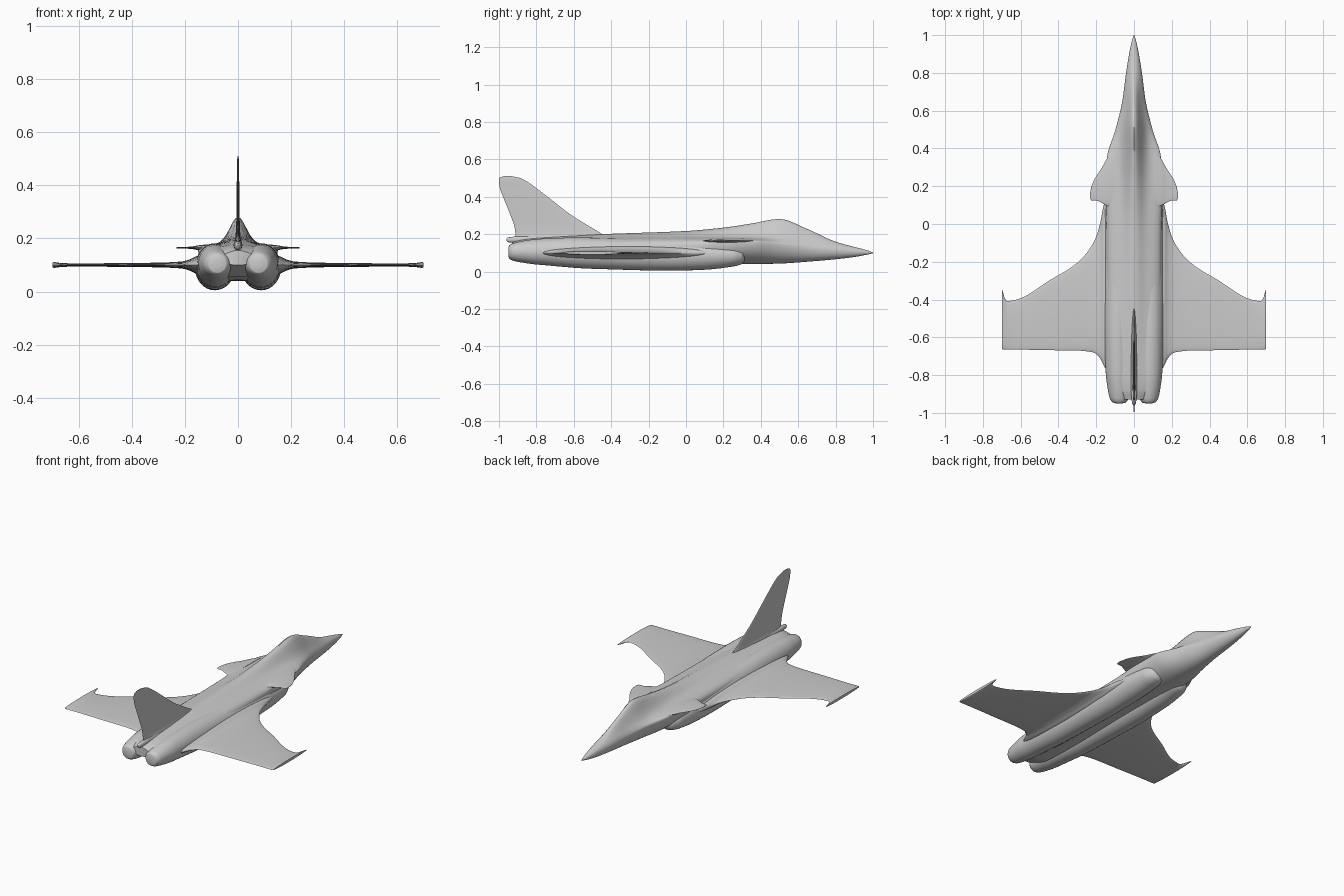
import bpy, bmesh, math

cube = bpy.data.objects.get("Cube")
if cube:
    bpy.data.objects.remove(cube, do_unlink=True)

grey = bpy.data.materials.new("light grey")
grey.use_nodes = True
colour = (.6, .6, .6, 1)
grey.diffuse_color = colour
grey.node_tree.nodes["Principled BSDF"].inputs["Base Color"].default_value = colour


def slopes(xs, ys):
    """Monotone tangents, so profiles never overshoot."""
    d = [(ys[i + 1] - ys[i]) / (xs[i + 1] - xs[i]) for i in range(len(xs) - 1)]
    inner = [2 * a * b / (a + b) if a * b > 0 else 0 for a, b in zip(d, d[1:])]
    return [d[0]] + inner + [d[-1]]


def refine(stations, steps):
    """Smoothly interpolate rows; the first column is the position."""
    xs = [row[0] for row in stations]
    columns = list(zip(*stations))
    tangents = [slopes(xs, col) for col in columns]
    rows = []
    for i in range(len(xs) - 1):
        h = xs[i + 1] - xs[i]
        for k in range(steps):
            t = k / steps
            rows.append([
                col[i] * (1 + 2 * t) * (1 - t) ** 2 + h * m[i] * t * (1 - t) ** 2
                + col[i + 1] * t * t * (3 - 2 * t) + h * m[i + 1] * t * t * (t - 1)
                for col, m in zip(columns, tangents)])
    return rows + [list(stations[-1])]


def loft(name, stations, section, steps=6, sides=32, mirror=False):
    """Skin rings made by section(row, angle) and cap both ends."""
    bm = bmesh.new()
    rings = []
    for row in refine(stations, steps):
        rings.append([bm.verts.new(section(row, math.tau * k / sides))
                      for k in range(sides)])
    for a, b in zip(rings, rings[1:]):
        for k in range(sides):
            j = (k + 1) % sides
            bm.faces.new((a[k], a[j], b[j], b[k]))
    bm.faces.new(rings[0])
    bm.faces.new(rings[-1])
    bmesh.ops.recalc_face_normals(bm, faces=bm.faces)
    mesh = bpy.data.meshes.new(name)
    bm.to_mesh(mesh)
    bm.free()
    mesh.materials.append(grey)
    obj = bpy.data.objects.new(name, mesh)
    bpy.context.collection.objects.link(obj)
    if mirror:
        obj.modifiers.new("mirror", 'MIRROR').use_mirror_merge = False
    bpy.ops.object.select_all(action='DESELECT')
    obj.select_set(True)
    bpy.context.view_layer.objects.active = obj
    bpy.ops.object.shade_smooth_by_angle(angle=math.radians(50))
    return obj


def power(value, n):
    return math.copysign(abs(value) ** (2 / n), value)


def body_section(row, angle):
    y, width, bottom, middle, shoulder, top, spine, n = row
    x = width * power(math.cos(angle), n)
    s = power(math.sin(angle), n)
    if s < 0:
        return x, y, middle + (middle - bottom) * s
    bump = (top - shoulder) * math.exp(-(x / spine) ** 2) * min(1, s * 2)
    return x, y, middle + (shoulder - middle) * s + bump


def nacelle_section(row, angle):
    y, centre, height, rx, rz = row
    return centre + rx * math.cos(angle), y, height + rz * math.sin(angle)


def blade(row, angle):
    """Chord position and thickness of a thin rounded section."""
    _, lead, trail, half = row
    chord = (lead + trail) / 2 + (lead - trail) / 2 * math.cos(angle)
    return chord, half * math.sin(angle)


def flat_blade(level):
    def section(row, angle):
        y, thick = blade(row, angle)
        return row[0], y, level + thick
    return section


def fin_section(row, angle):
    y, thick = blade(row, angle)
    return thick, y, row[0]


# Fuselage with canopy and spine: y, half width, bottom, middle, shoulder, top, spine width, squareness
loft("fuselage", [
    (-.93, .07, .1, .12, .15, .155, .03, 2),
    (-.88, .11, .08, .12, .165, .17, .03, 2.2),
    (-.8, .135, .055, .12, .173, .18, .035, 2.6),
    (-.45, .145, .04, .12, .182, .2, .045, 2.8),
    (0, .147, .04, .13, .185, .217, .045, 2.7),
    (.2, .15, .04, .155, .182, .235, .048, 2.3),
    (.35, .143, .04, .16, .18, .257, .048, 2),
    (.5, .098, .043, .145, .175, .281, .045, 2),
    (.65, .062, .053, .125, .165, .227, .035, 2),
    (.8, .042, .066, .112, .148, .16, .03, 2),
    (.9, .026, .078, .106, .13, .132, .03, 2),
    (.97, .011, .091, .102, .113, .113, .03, 2),
    (1, .002, .098, .1, .102, .102, .03, 2)], body_section, sides=64)

# Twin engine nacelles: y, centre x, centre z, radii
loft("engine_nacelle", [
    (-.95, .078, .105, .015, .02),
    (-.945, .078, .105, .035, .036),
    (-.92, .079, .105, .05, .048),
    (-.86, .081, .106, .06, .06),
    (-.8, .083, .106, .066, .068),
    (-.5, .086, .098, .074, .083),
    (-.15, .087, .088, .075, .083),
    (.1, .086, .085, .073, .075),
    (.25, .083, .085, .066, .058),
    (.295, .08, .085, .052, .046),
    (.312, .08, .085, .03, .028),
    (.317, .08, .085, .005, .005)], nacelle_section, mirror=True)

# Main wings with flared tip rails: x, leading edge, trailing edge, half thickness
loft("main_wing", [
    (.1, .22, -.84, .045),
    (.16, .1, -.75, .032),
    (.18, 0, -.71, .022),
    (.215, -.1, -.68, .013),
    (.3, -.205, -.67, .009),
    (.45, -.3, -.668, .007),
    (.62, -.4, -.665, .006),
    (.67, -.408, -.665, .008),
    (.685, -.39, -.665, .01),
    (.694, -.36, -.665, .011),
    (.7, -.34, -.66, .008)], flat_blade(.1), mirror=True)

# Foreplanes beside the cockpit
loft("foreplane", [
    (.1, .42, .08, .014),
    (.15, .335, .1, .009),
    (.172, .295, .112, .005),
    (.205, .245, .125, .003),
    (.225, .2, .125, .003),
    (.232, .165, .135, .002)], flat_blade(.165), mirror=True)

# Tail fin: z, leading edge, trailing edge, half thickness
loft("tail_fin", [
    (.14, -.38, -.92, .022),
    (.18, -.42, -.91, .016),
    (.205, -.455, -.912, .01),
    (.25, -.53, -.92, .007),
    (.3, -.61, -.938, .006),
    (.4, -.74, -.978, .005),
    (.45, -.805, -.996, .004),
    (.48, -.848, -1, .004),
    (.5, -.885, -.998, .003),
    (.51, -.93, -.975, .002)], fin_section)

# Small fairing at the foot of the fin
loft("fin_fairing", [
    (-.96, 0, .17, .004, .006),
    (-.95, 0, .17, .01, .013),
    (-.88, 0, .172, .016, .018),
    (-.7, 0, .17, .018, .02)], nacelle_section, sides=16)
